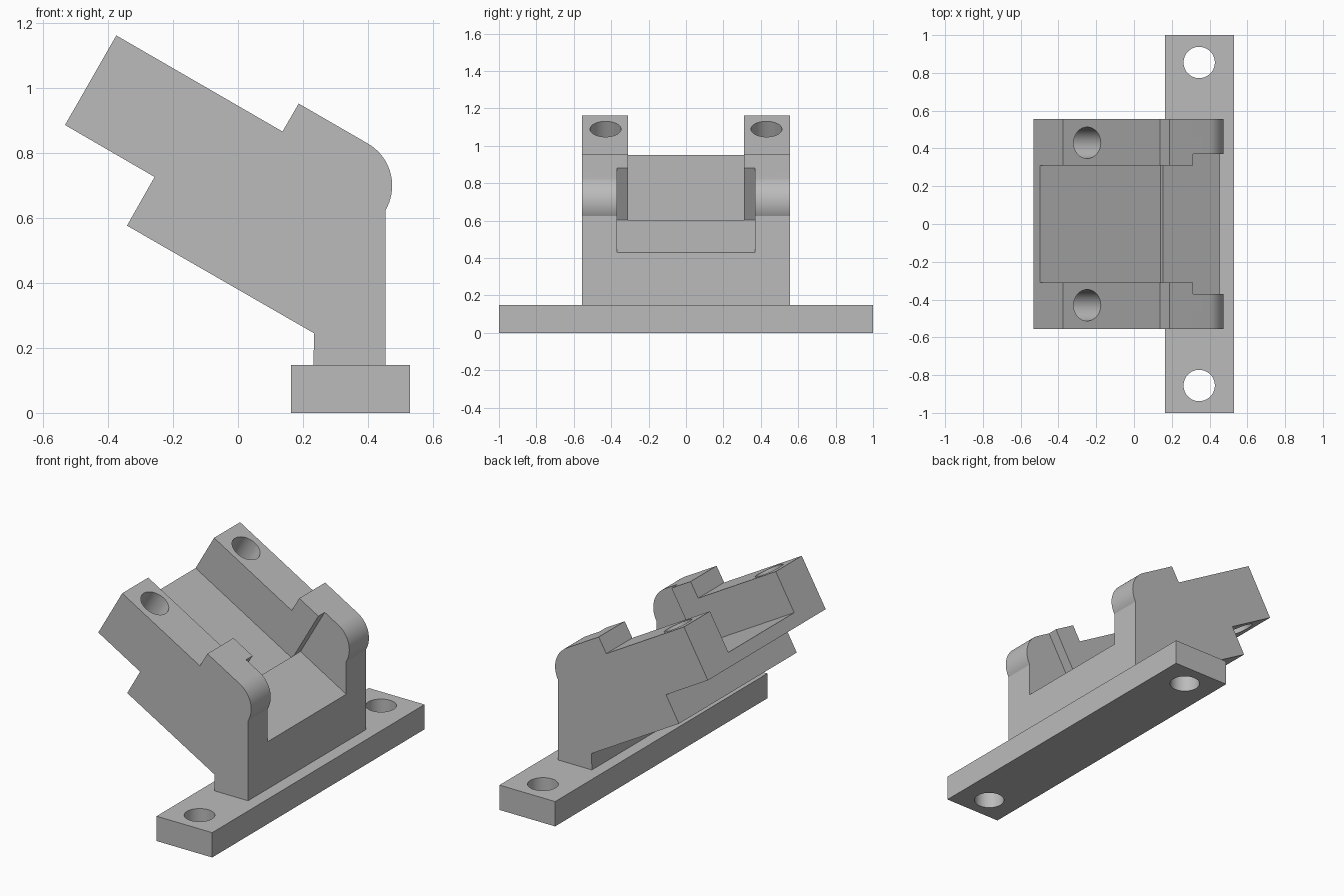
import bpy, bmesh
from math import radians, sin, cos
from mathutils import Matrix, Vector

cube = bpy.data.objects.get("Cube")
if cube:
    bpy.data.objects.remove(cube, do_unlink=True)

TILT = radians(30)
TOP_END = Vector((-0.375, 1.163))   # upper end of the sloping top face
HALF_W = 0.555
HOLE_R = 0.083

grey = bpy.data.materials.new("mid grey")
grey.use_nodes = True
colour = (0.5, 0.5, 0.5, 1)
grey.diffuse_color = colour
grey.node_tree.nodes["Principled BSDF"].inputs["Base Color"].default_value = colour


def slope(s, h):
    """Point s along the tilted top face and h above it, as (x, z)."""
    return (TOP_END.x + s * cos(TILT) + h * sin(TILT),
            TOP_END.y - s * sin(TILT) + h * cos(TILT))


def make_object(name, bm):
    bmesh.ops.recalc_face_normals(bm, faces=bm.faces)
    mesh = bpy.data.meshes.new(name)
    bm.to_mesh(mesh)
    bm.free()
    mesh.materials.append(grey)
    obj = bpy.data.objects.new(name, mesh)
    bpy.context.collection.objects.link(obj)
    return obj


def extrude_profile(name, points, half):
    """Extrude an (x, z) outline from y = -half to y = half."""
    bm = bmesh.new()
    face = bm.faces.new([bm.verts.new((x, -half, z)) for x, z in points])
    moved = bmesh.ops.extrude_face_region(bm, geom=[face])["geom"]
    bmesh.ops.translate(bm, vec=(0, 2 * half, 0),
                        verts=[v for v in moved if isinstance(v, bmesh.types.BMVert)])
    return make_object(name, bm)


def hole_cutter(x, y, z, tilt=0):
    bm = bmesh.new()
    bmesh.ops.create_cone(bm, cap_ends=True, segments=48, radius1=HOLE_R,
                          radius2=HOLE_R, depth=0.7,
                          matrix=Matrix.Translation((x, y, z)) @ Matrix.Rotation(tilt, 4, 'Y'))
    return make_object("hole_cutter", bm)


def cut(obj, cutter):
    cutter.hide_render = True
    mod = obj.modifiers.new("cut", 'BOOLEAN')
    mod.operation = 'DIFFERENCE'
    mod.solver = 'EXACT'
    mod.object = cutter
    bpy.context.view_layer.objects.active = obj
    bpy.ops.object.modifier_apply(modifier=mod.name)
    bpy.data.objects.remove(cutter, do_unlink=True)


def smooth(obj):
    bpy.ops.object.select_all(action='DESELECT')
    obj.select_set(True)
    bpy.context.view_layer.objects.active = obj
    bpy.ops.object.shade_smooth_by_angle(angle=radians(25))


# Mounting plate with a hole at each end
plate = extrude_profile("base_plate", [(0.163, 0), (0.53, 0), (0.53, 0.148), (0.163, 0.148)], 1)
for side in (-1, 1):
    cut(plate, hole_cutter(0.345, side * 0.855, 0.074))
smooth(plate)

# Tilted bracket outline with rounded lug
arc = [(0.325 + 0.15 * cos(a), 0.70 + 0.15 * sin(a))
       for a in (radians(60 - 90 * i / 18) for i in range(19))]
outline = [tuple(TOP_END), (0.137, 0.867), (0.187, 0.953), *arc,
           (0.455, 0.148), (0.232, 0.148), (0.235, 0.245),
           (-0.342, 0.577), (-0.257, 0.727), (-0.533, 0.887)]
bracket = extrude_profile("tilted_bracket", outline, HALF_W)

# Channel between the arms, with a slight step up to the lower floor
END, FLOOR, LOW_FLOOR = 0.737, -0.245, -0.22
channel = [slope(s, h) for s, h in ((-0.2, FLOOR), (END, FLOOR), (END, LOW_FLOOR),
                                    (1.5, LOW_FLOOR), (1.5, 0.5), (-0.2, 0.5))]
cut(bracket, extrude_profile("channel_cutter", channel, 0.31))

# Wider pocket between the lugs
pocket = [slope(s, h) for s, h in ((END, LOW_FLOOR), (1.5, LOW_FLOOR), (1.5, 0.5), (END, 0.5))]
cut(bracket, extrude_profile("pocket_cutter", pocket, 0.37))

# Holes square to the tilted arms
for side in (-1, 1):
    x, z = slope(0.147, -0.158)
    cut(bracket, hole_cutter(x, side * 0.43, z, TILT))
smooth(bracket)
